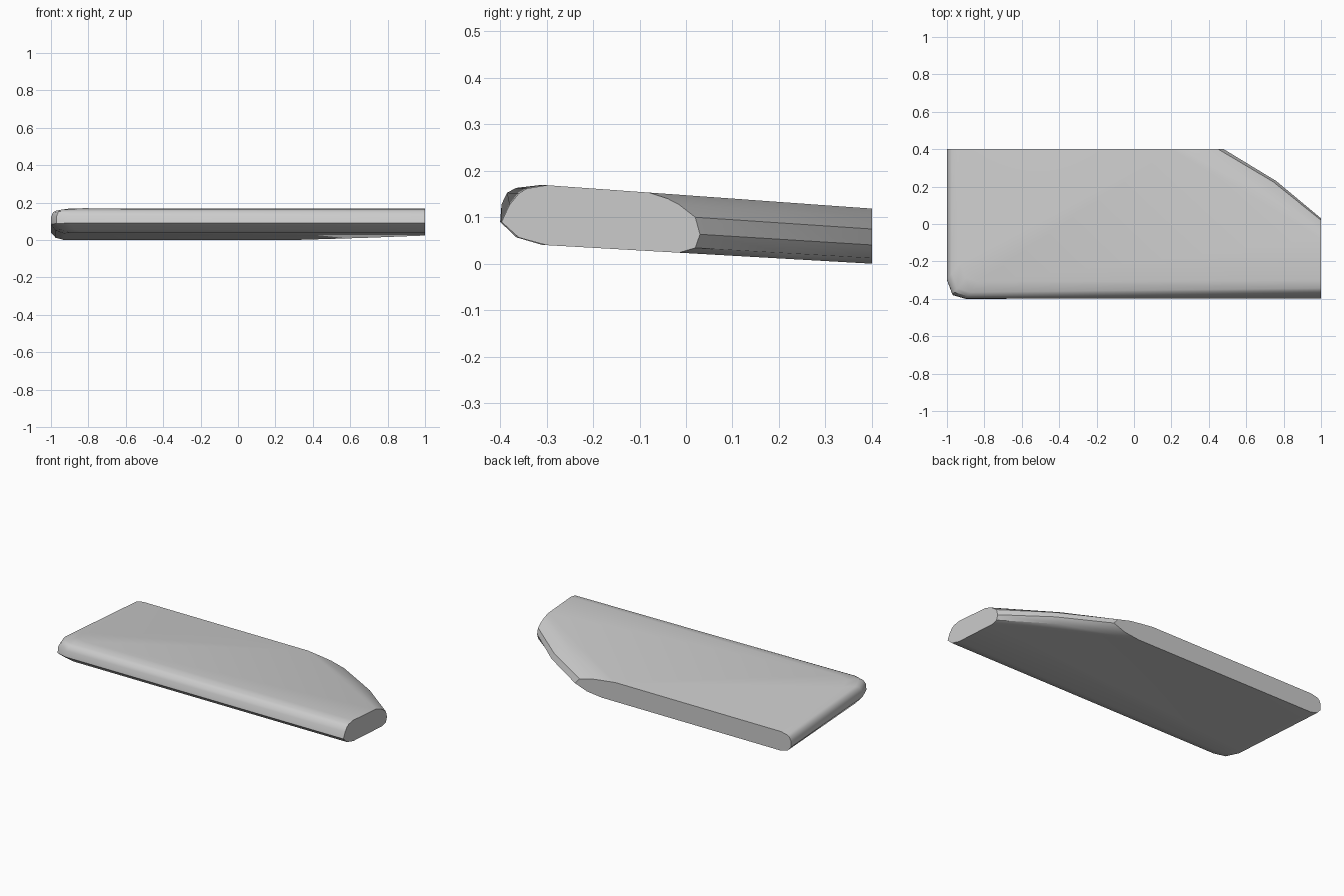
import bpy, bmesh, math

cube = bpy.data.objects.get("Cube")
if cube:
    bpy.data.objects.remove(cube, do_unlink=True)

grey = bpy.data.materials.new("plain_grey")
grey.use_nodes = True
colour = (0.6, 0.6, 0.6, 1)
grey.diffuse_color = colour
grey.node_tree.nodes["Principled BSDF"].inputs["Base Color"].default_value = colour

BACK, RIGHT = 0.4, 1.0

# Rounded edge, level by level: height fraction, front edge at the right end,
# front edge at the left end, left edge, slanted edge on the back (x) and on the right end (y)
levels = [
    (0.00, -0.30, -0.31, -0.93, 0.30, -0.015),
    (0.10, -0.36, -0.365, -0.975, 0.40, 0.02),
    (0.34, -0.397, -0.40, -1.0, 0.48, 0.03),
    (0.63, -0.38, -0.397, -1.0, 0.45, 0.02),
    (0.83, -0.36, -0.385, -0.99, 0.36, -0.015),
    (0.92, -0.343, -0.365, -0.975, 0.28, -0.04),
    (1.00, -0.30, -0.31, -0.93, 0.20, -0.08),
]


def height(y, t):
    """Height between the sloping underside and the sloping top."""
    low = 0.04 - 0.057 * (y + 0.3)
    high = 0.169 - 0.072 * (y + 0.3)
    return low + t * (high - low)


def outline(front_r, front_l, left, slant_x, slant_y):
    mid = ((slant_x + RIGHT) / 2 + 0.02, (BACK + slant_y) / 2 + 0.015)
    return [
        (RIGHT, front_r), (left + 0.1, front_l), (left + 0.03, front_l + 0.02),
        (left, front_l + 0.1), (left, BACK), (slant_x, BACK), mid, (RIGHT, slant_y),
    ]


# Slab lofted through the stacked outlines
bm = bmesh.new()
rings = [[bm.verts.new((x, y, height(y, t))) for x, y in outline(*edge)]
         for t, *edge in levels]
for lower, upper in zip(rings, rings[1:]):
    for i in range(len(lower)):
        j = (i + 1) % len(lower)
        bm.faces.new((lower[i], lower[j], upper[j], upper[i]))
bm.faces.new(rings[0])
bm.faces.new(rings[-1])
bmesh.ops.recalc_face_normals(bm, faces=bm.faces)

# Merge each flat cut end into a single face
for axis, limit in ((0, RIGHT), (1, BACK)):
    flat = [f for f in bm.faces if all(abs(v.co[axis] - limit) < 1e-4 for v in f.verts)]
    bmesh.ops.dissolve_faces(bm, faces=flat)

mesh = bpy.data.meshes.new("slab")
bm.to_mesh(mesh)
bm.free()
mesh.materials.append(grey)
slab = bpy.data.objects.new("slab", mesh)
bpy.context.collection.objects.link(slab)
bpy.context.view_layer.objects.active = slab
slab.select_set(True)
bpy.ops.object.shade_smooth_by_angle(angle=math.radians(35))
